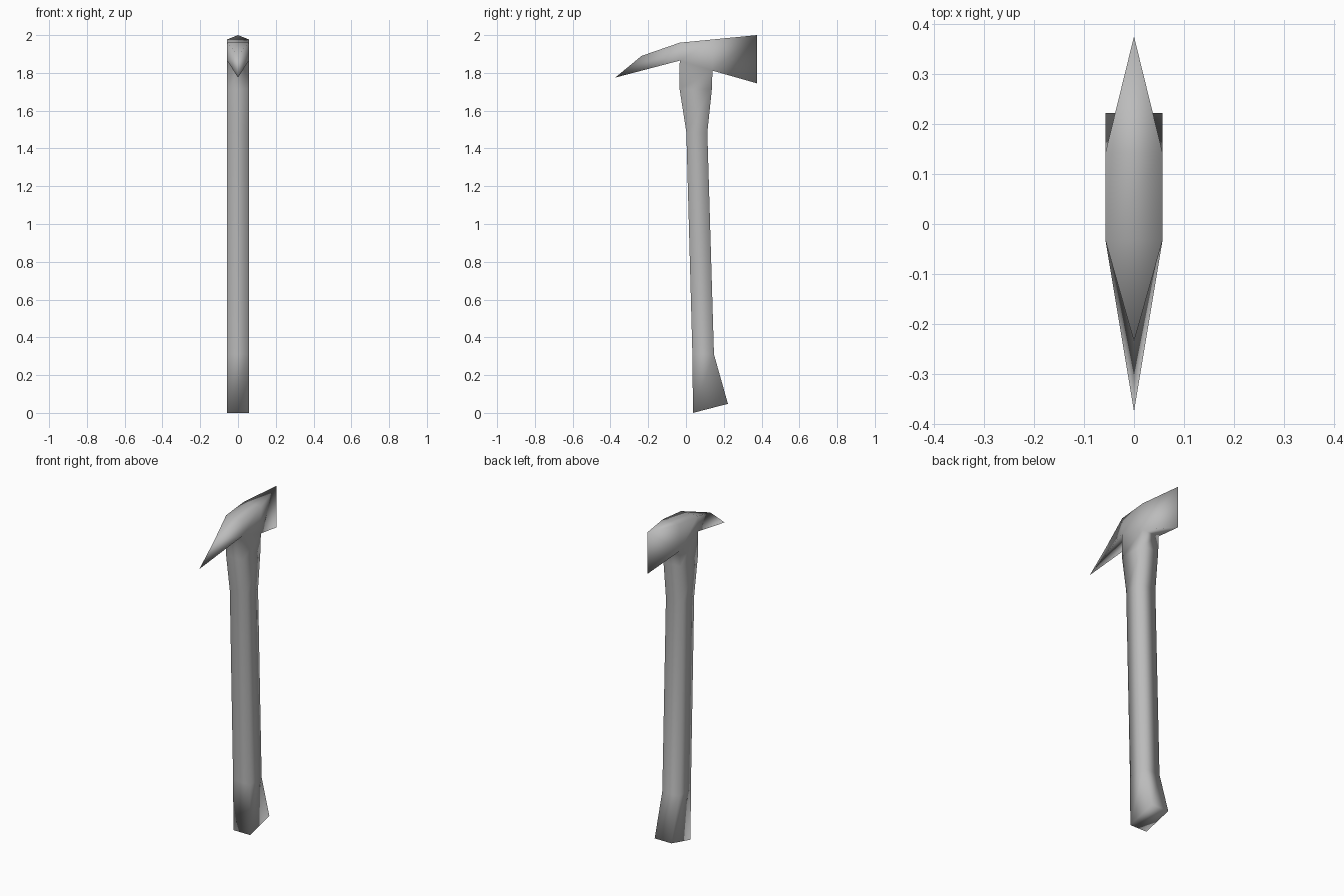
import bpy
import bmesh

if "Cube" in bpy.data.objects:
    bpy.data.objects.remove(bpy.data.objects["Cube"])

HALF = 0.057  # half thickness of the whole tool

steel = bpy.data.materials.new("plain_grey")
steel.diffuse_color = (0.5, 0.5, 0.5, 1.0)
steel.use_nodes = True
steel.node_tree.nodes["Principled BSDF"].inputs["Base Color"].default_value = steel.diffuse_color

# Side profile of the shaft, butt to head: (front y, front z, back y, back z)
PROFILE = [
    (0.037, 0.000, 0.222, 0.048),
    (0.034, 0.310, 0.148, 0.310),
    (0.002, 1.485, 0.113, 1.485),
    (-0.034, 1.715, 0.137, 1.715),
    (-0.033, 1.865, 0.140, 1.812),
    (-0.033, 1.960, 0.143, 1.977),
]

bm = bmesh.new()


def ring(fy, fz, by, bz):
    """Four corners: front left, front right, back right, back left."""
    return [bm.verts.new(p) for p in ((-HALF, fy, fz), (HALF, fy, fz),
                                      (HALF, by, bz), (-HALF, by, bz))]


def wedge(low_a, low_b, top_a, top_b, low_tip, top_tip):
    """Taper an open rectangle to a sharp edge on the centre plane."""
    low = bm.verts.new((0, *low_tip))
    top = bm.verts.new((0, *top_tip))
    bm.faces.new((top_a, top_b, top))
    bm.faces.new((low_a, low_b, low))
    bm.faces.new((low_a, top_a, top, low))
    bm.faces.new((low_b, top_b, top, low))


# Shaft and head core
rings = [ring(*p) for p in PROFILE]
bm.faces.new(rings[0])
bm.faces.new(rings[-1])
for n, (a, b) in enumerate(zip(rings, rings[1:])):
    in_head = n == len(rings) - 2
    for i in range(4):
        if in_head and i in (0, 2):
            continue  # left open for the pick and the blade
        j = (i + 1) % 4
        bm.faces.new((a[i], a[j], b[j], b[i]))

# Pick at the front, blade at the back
low, top = rings[-2], rings[-1]
wedge(low[0], low[1], top[0], top[1], (-0.375, 1.775), (-0.235, 1.890))
wedge(low[2], low[3], top[2], top[3], (0.375, 1.745), (0.375, 2.000))

bmesh.ops.recalc_face_normals(bm, faces=bm.faces)
for f in bm.faces:
    f.smooth = True

mesh = bpy.data.meshes.new("axe_with_pick")
bm.to_mesh(mesh)
bm.free()
mesh.materials.append(steel)
bpy.context.collection.objects.link(bpy.data.objects.new("axe_with_pick", mesh))
